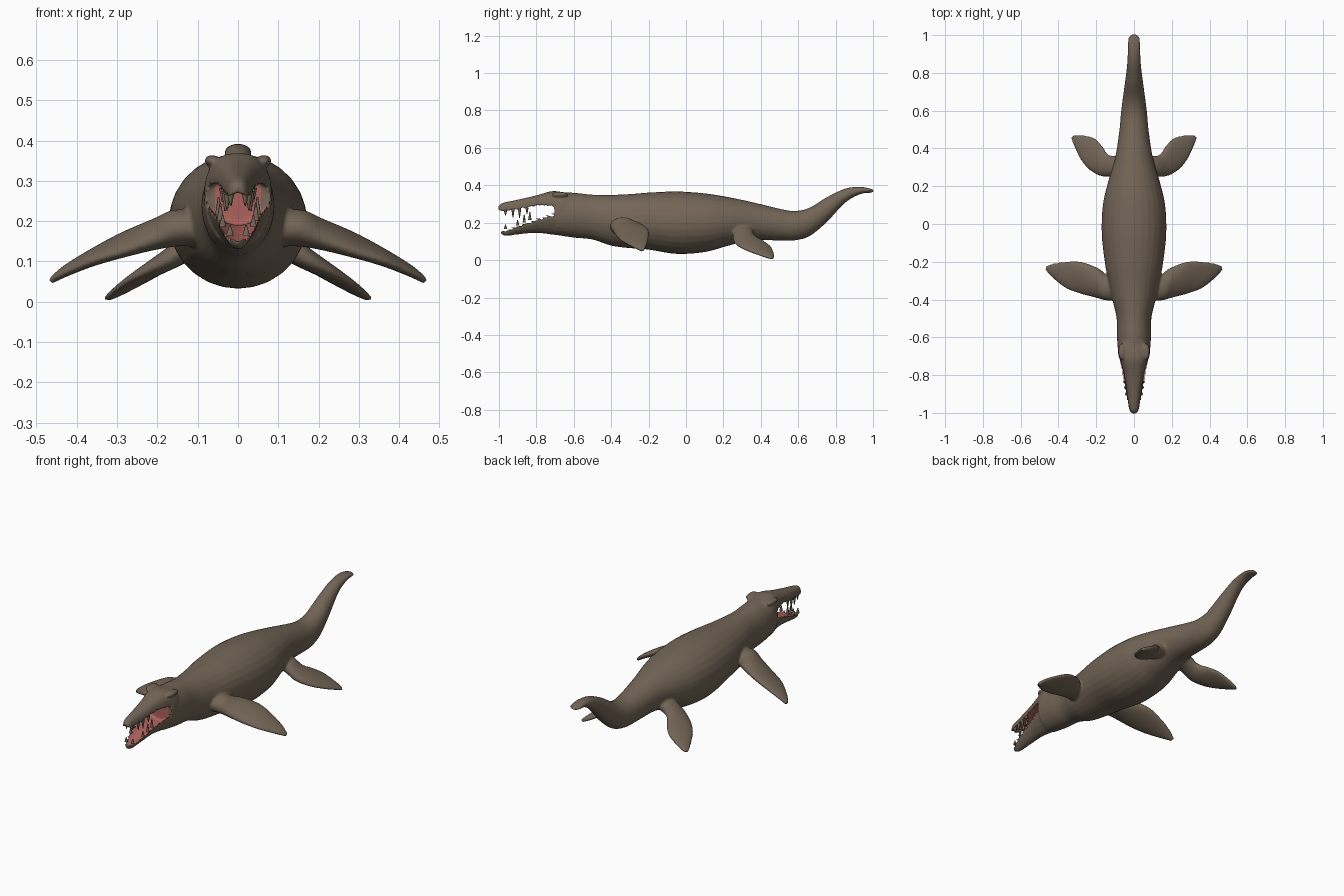
import bpy, bmesh, math
from mathutils import Vector, Matrix

cube = bpy.data.objects.get("Cube")
if cube:
    bpy.data.objects.remove(cube, do_unlink=True)


def material(name, rgb):
    mat = bpy.data.materials.new(name)
    mat.use_nodes = True
    mat.diffuse_color = (*rgb, 1)
    node = mat.node_tree.nodes["Principled BSDF"]
    node.inputs["Base Color"].default_value = (*rgb, 1)
    node.inputs["Roughness"].default_value = 0.7
    return mat


hide = material("brown hide", (0.17, 0.13, 0.093))
flesh = material("pink mouth", (0.42, 0.12, 0.11))
SIDES = 28


def smooth_rows(rows, steps=5):
    """Pass a smooth curve through the rows of numbers."""
    out = []
    for i in range(len(rows) - 1):
        a, b = rows[max(i - 1, 0)], rows[i]
        c, d = rows[i + 1], rows[min(i + 2, len(rows) - 1)]
        for k in range(steps):
            t = k / steps
            out.append([q + 0.5 * t * (r - p + t * (2*p - 5*q + 4*r - s + t * (3*(q - r) + s - p)))
                        for p, q, r, s in zip(a, b, c, d)])
    out.append(list(rows[-1]))
    return out


def loft(bm, rings):
    loops = [[bm.verts.new(p) for p in ring] for ring in rings]
    for a, b in zip(loops, loops[1:]):
        for i in range(SIDES):
            j = (i + 1) % SIDES
            bm.faces.new((a[i], a[j], b[j], b[i]))
    bm.faces.new(loops[0][::-1])
    bm.faces.new(loops[-1])


def power(v, n):
    return math.copysign(abs(v) ** (2 / n), v)


def trunk(bm, rows, mid=0.5, up=0.5, down=0.5, n_up=2, n_down=2):
    """Loft rows of y, top, bottom, half width; negative up or down hollows that side."""
    rings = []
    for y, top, bottom, w in smooth_rows(rows):
        h, ring = top - bottom, []
        for i in range(SIDES):
            a = math.tau * i / SIDES
            c, s = math.cos(a), math.sin(a)
            n, reach = (n_up, up) if s > 0 else (n_down, down)
            ring.append((w * power(c, n), y, bottom + h * (mid + reach * power(s, n))))
        rings.append(ring)
    loft(bm, rings)


def flipper(bm, rows, side):
    """Loft rows of leading point, trailing point, half thickness."""
    rings = []
    for r in smooth_rows(rows):
        lead, trail = Vector(r[:3]), Vector(r[3:6])
        chord, centre = (lead - trail) / 2, (lead + trail) / 2
        normal = chord.cross(Vector((0.85, 0.2, -0.4))).normalized() * r[6]
        ring = []
        for i in range(SIDES):
            a = math.tau * i / SIDES
            p = centre + chord * math.cos(a) + normal * math.sin(a)
            ring.append((p.x * side, p.y, p.z))
        rings.append(ring)
    loft(bm, rings)


# Neck, torso and tail: y, top, bottom, half width
body = [(-.70, .362, .135, .083), (-.6, .36, .12, .09), (-.5, .35, .11, .092),
        (-.4, .349, .077, .115), (-.3, .353, .064, .137), (-.2, .361, .056, .155),
        (-.05, .367, .033, .171), (.1, .357, .043, .165), (.22, .338, .075, .138),
        (.35, .311, .107, .1), (.5, .275, .104, .077), (.58, .263, .105, .07),
        (.66, .28, .128, .06), (.75, .335, .2, .048), (.85, .382, .306, .036),
        (.93, .392, .352, .033), (.985, .382, .36, .03), (1.003, .375, .364, .016)]
upper_jaw = [(-1.003, .288, .264, .012), (-.98, .306, .255, .026), (-.9, .323, .265, .038),
             (-.8, .346, .284, .052), (-.72, .368, .28, .072), (-.66, .364, .25, .085),
             (-.58, .35, .22, .075)]
lower_jaw = [(-.99, .165, .14, .012), (-.96, .178, .129, .03), (-.9, .198, .137, .046),
             (-.8, .242, .145, .063), (-.7, .275, .134, .083), (-.6, .26, .122, .08)]
front_flipper = [(.06, -.4, .18, .06, -.26, .18, .055), (.14, -.405, .18, .14, -.27, .185, .05),
                 (.2, -.39, .155, .19, -.235, .185, .038), (.28, -.37, .125, .28, -.2, .16, .027),
                 (.36, -.34, .1, .37, -.2, .115, .019), (.43, -.285, .07, .43, -.21, .08, .013),
                 (.467, -.245, .05, .464, -.222, .052, .008)]
hind_flipper = [(.05, .24, .17, .04, .37, .17, .04), (.12, .25, .14, .1, .36, .15, .035),
                (.18, .255, .1, .14, .37, .125, .028), (.24, .29, .07, .17, .415, .1, .022),
                (.285, .345, .045, .21, .455, .07, .017), (.32, .42, .018, .27, .47, .035, .012),
                (.333, .455, .006, .315, .472, .01, .007)]

bm = bmesh.new()
trunk(bm, body)
trunk(bm, upper_jaw, mid=0, up=1, down=-0.3, n_up=2.6)
trunk(bm, lower_jaw, mid=1, up=-0.6, down=1, n_down=1.8)
for side in (1, -1):
    flipper(bm, front_flipper, side)
    flipper(bm, hind_flipper, side)
    # Brow ridges
    place = Matrix.Translation((side * .064, -.675, .35)) @ Matrix.Diagonal((.02, .045, .014, 1))
    bmesh.ops.create_uvsphere(bm, u_segments=16, v_segments=10, radius=1, matrix=place)
bmesh.ops.recalc_face_normals(bm, faces=bm.faces)
mesh = bpy.data.meshes.new("swimmer_body")
bm.to_mesh(mesh)
bm.free()
swimmer = bpy.data.objects.new("swimmer_body", mesh)
bpy.context.collection.objects.link(swimmer)

# Fuse the lofts into one soft skin
remesh = swimmer.modifiers.new("fuse", 'REMESH')
remesh.mode, remesh.voxel_size = 'VOXEL', 0.006
soften = swimmer.modifiers.new("soften", 'SMOOTH')
soften.factor, soften.iterations = 0.5, 5
graph = bpy.context.evaluated_depsgraph_get()
skin = bpy.data.meshes.new_from_object(swimmer.evaluated_get(graph))
swimmer.modifiers.clear()
swimmer.data = skin
skin.materials.clear()
skin.materials.append(hide)
skin.materials.append(flesh)

# Pink lining: jaw floor, palate and throat
for face in skin.polygons:
    c, n = face.center, face.normal
    floor = -.965 < c.y < -.69 and c.z < .27 and n.z > 0.3
    palate = -.96 < c.y < -.69 and c.z > .25 and abs(c.x) < .05 and n.z < -0.4
    throat = -.78 < c.y < -.68 and abs(c.x) < .055 and .16 < c.z < .3 and n.y < -0.4
    face.material_index = int(floor or palate or throat)
    face.use_smooth = True


# Teeth: y, x, base height, length (negative hangs down)
def teeth(name, rows):
    bm = bmesh.new()
    for y, x, z, length in rows:
        for side in (1, -1):
            turn = Matrix.Rotation(math.pi if length < 0 else 0, 4, 'X')
            place = Matrix.Translation((side * x, y, z + length / 2)) @ turn
            bmesh.ops.create_cone(bm, cap_ends=True, segments=8, radius1=.009,
                                  radius2=.002, depth=abs(length), matrix=place)
    mesh = bpy.data.meshes.new(name)
    bm.to_mesh(mesh)
    bm.free()
    mesh.materials.append(hide)
    for face in mesh.polygons:
        face.use_smooth = len(face.vertices) == 4
    bpy.context.collection.objects.link(bpy.data.objects.new(name, mesh))


teeth("upper_teeth", [(-.965, .018, .268, -.03), (-.925, .027, .272, -.045),
                      (-.89, .032, .275, -.05), (-.85, .038, .282, -.035)])
teeth("lower_teeth", [(-.965, .02, .165, .025), (-.9, .038, .185, .03),
                      (-.865, .044, .2, .045), (-.835, .048, .215, .045)])
